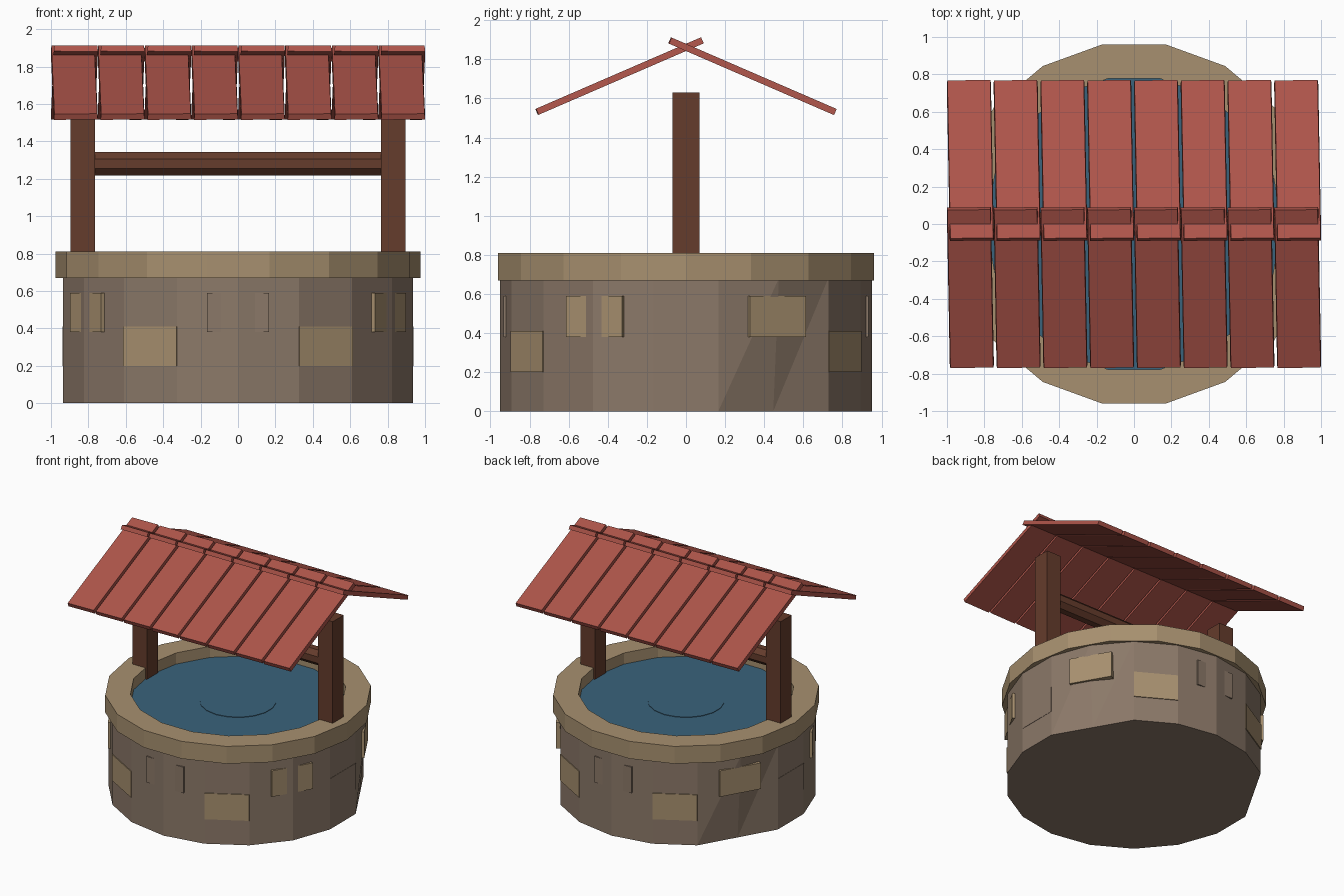
import bpy, bmesh, math
from mathutils import Matrix, Vector

cube = bpy.data.objects.get("Cube")
if cube:
    bpy.data.objects.remove(cube, do_unlink=True)


def material(name, colour):
    m = bpy.data.materials.new(name)
    m.use_nodes = True
    rgba = (*colour, 1)
    m.diffuse_color = rgba
    m.node_tree.nodes["Principled BSDF"].inputs["Base Color"].default_value = rgba
    return m


STONE = material("grey brown stone", (0.26, 0.19, 0.14))
PALE = material("pale stone", (0.39, 0.28, 0.16))
WOOD = material("dark wood", (0.13, 0.045, 0.025))
RED = material("red roof boards", (0.42, 0.09, 0.068))
WATER = material("blue water", (0.042, 0.125, 0.2))

SIDES = 18
STEP = 360 / SIDES


def finish(bm, name, mat):
    bmesh.ops.recalc_face_normals(bm, faces=bm.faces)
    mesh = bpy.data.meshes.new(name)
    bm.to_mesh(mesh)
    bm.free()
    mesh.materials.append(mat)
    obj = bpy.data.objects.new(name, mesh)
    bpy.context.collection.objects.link(obj)
    return obj


def polar(radius, degrees, z):
    """Point at an angle measured from the front towards +x."""
    a = math.radians(degrees)
    return Vector((radius * math.sin(a), -radius * math.cos(a), z))


def box(name, mat, size, matrix, taper=1.0):
    bm = bmesh.new()
    bmesh.ops.create_cube(bm, size=1)
    for v in bm.verts:
        v.co = Vector(c * s for c, s in zip(v.co, size))
        if v.co.z > 0:
            v.co.x *= taper
    bm.transform(matrix)
    return finish(bm, name, mat)


def disc(name, mat, radius, z0, z1, turn):
    bm = bmesh.new()
    rings = [[bm.verts.new(polar(radius, i * STEP + turn, z)) for i in range(SIDES)]
             for z in (z0, z1)]
    for i in range(SIDES):
        j = (i + 1) % SIDES
        bm.faces.new((rings[0][i], rings[0][j], rings[1][j], rings[1][i]))
    for ring in rings:
        bm.faces.new(ring)
    return finish(bm, name, mat)


# Stone drum, with two worn corners at the foot of the back
bm = bmesh.new()
low = [bm.verts.new(polar(0.95, i * STEP, 0)) for i in range(SIDES)]
high = [bm.verts.new(polar(0.95, i * STEP, 0.68)) for i in range(SIDES)]
for i in (6, 12):
    low[i].co = (low[i - 1].co + low[i + 1].co) / 2
for i in range(SIDES):
    j = (i + 1) % SIDES
    bm.faces.new((low[i], low[j], high[j]))
    bm.faces.new((low[i], high[j], high[i]))
bm.faces.new(low)
bm.faces.new(high)
finish(bm, "well_wall", STONE)

# Rim: a square-section ring
bm = bmesh.new()
section = ((0.975, 0.67), (0.975, 0.81), (0.79, 0.81), (0.79, 0.67))
loops = [[bm.verts.new(polar(r, (i + 0.5) * STEP, z)) for r, z in section]
         for i in range(SIDES)]
for i in range(SIDES):
    a, b = loops[i], loops[(i + 1) % SIDES]
    for k in range(4):
        n = (k + 1) % 4
        bm.faces.new((a[k], a[n], b[n], b[k]))
finish(bm, "well_rim", PALE)

# Water with a faint round ripple
disc("water", WATER, 0.795, 0.66, 0.72, STEP / 2)
disc("water_ripple", WATER, 0.28, 0.715, 0.724, 0)

# Two staggered rows of protruding stones
for k in range(12):
    angle = k * 30
    upper = k % 2 == 0
    z = 0.485 if upper else 0.305
    plain = angle in ((0, 180) if upper else (90, 270))
    outer = 0.934 if plain and upper else 0.938 if plain else 0.942
    place = (Matrix.Translation(polar(outer - 0.04, angle, z))
             @ Matrix.Rotation(math.radians(angle), 4, "Z"))
    box("wall_stone", STONE if plain else PALE, (0.33, 0.08, 0.21), place)

# Posts and crossbar
for side, name in ((1, "left_post"), (-1, "right_post")):
    box(name, WOOD, (0.13, 0.14, 0.96), Matrix.Translation((side * 0.83, 0, 1.15)))
bm = bmesh.new()
bmesh.ops.create_cone(bm, cap_ends=True, segments=8, radius1=0.067, radius2=0.067,
                      depth=1.66)
bm.transform(Matrix.Translation((0, 0, 1.28)) @ Matrix.Rotation(math.pi / 2, 4, "Y")
             @ Matrix.Rotation(math.pi / 8, 4, "Z"))
finish(bm, "crossbar", WOOD)

# Roof boards, crossing at the ridge
slope = math.radians(23.4)
for side, name in ((-1, "front_roof_board"), (1, "back_roof_board")):
    for i in range(8):
        x = -0.875 + i * 0.25
        place = (Matrix.Translation((x, side * 0.34, 1.714))
                 @ Matrix.Rotation(-side * slope, 4, "X")
                 @ Matrix.Rotation(math.radians(1), 4, "Z"))
        box(name, RED, (0.236, 0.92, 0.034), place, 0.97)
